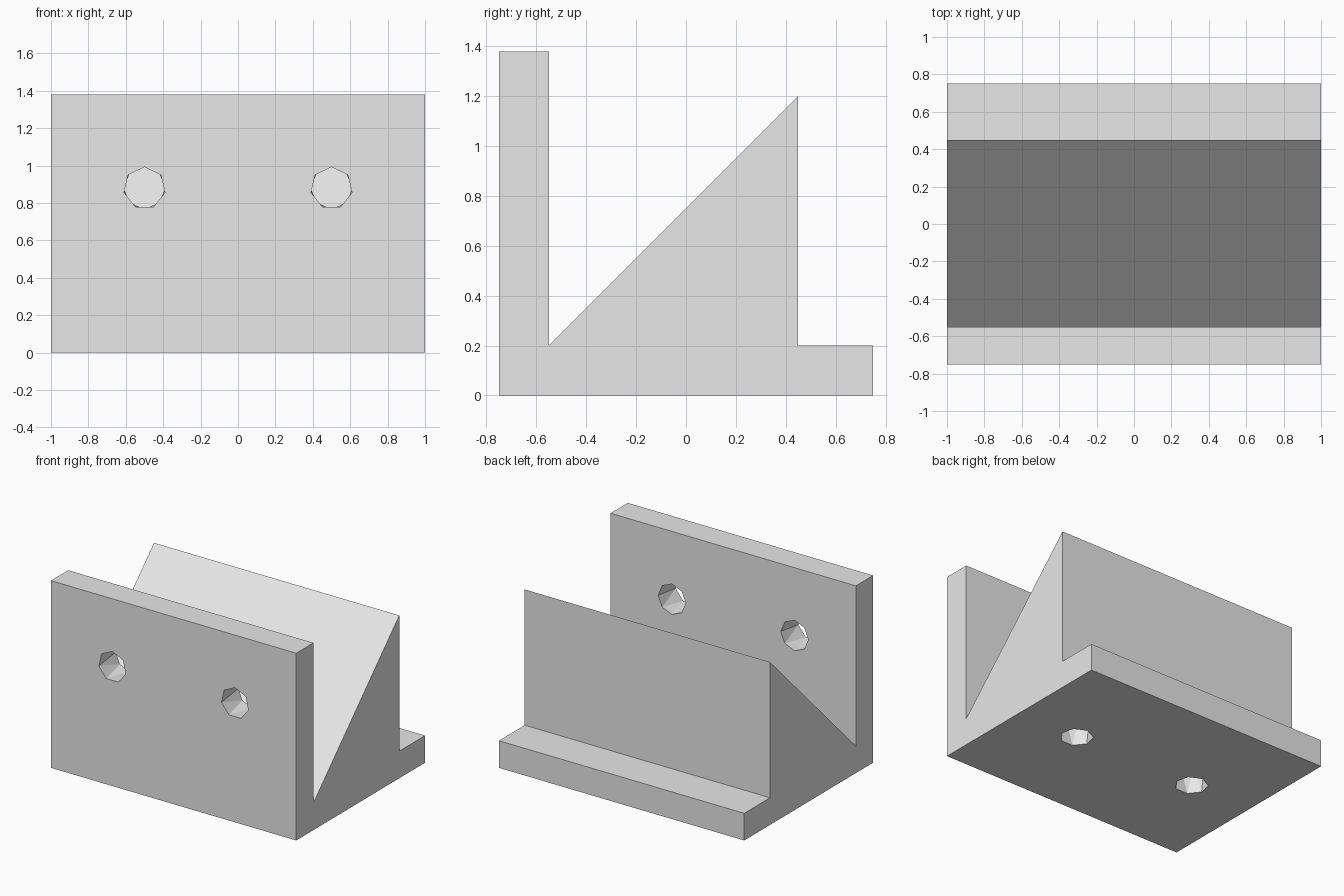
import bpy, bmesh
from math import sin, cos, tau
from mathutils import Vector

if "Cube" in bpy.data.objects:
    bpy.data.objects.remove(bpy.data.objects["Cube"])

# One plain grey material
grey = bpy.data.materials.new("light_grey")
grey.use_nodes = True
colour = (0.8, 0.8, 0.8, 1)
grey.diffuse_color = colour
grey.node_tree.nodes["Principled BSDF"].inputs["Base Color"].default_value = colour


def make_object(name, bm):
    bmesh.ops.recalc_face_normals(bm, faces=bm.faces)
    mesh = bpy.data.meshes.new(name)
    bm.to_mesh(mesh)
    bm.free()
    mesh.materials.append(grey)
    obj = bpy.data.objects.new(name, mesh)
    bpy.context.collection.objects.link(obj)
    return obj


def extruded_profile(name, points, half_width):
    """Extrude a (y, z) outline along x."""
    bm = bmesh.new()
    face = bm.faces.new([bm.verts.new((-half_width, y, z)) for y, z in points])
    ext = bmesh.ops.extrude_face_region(bm, geom=[face])["geom"]
    moved = [v for v in ext if isinstance(v, bmesh.types.BMVert)]
    bmesh.ops.translate(bm, vec=(2 * half_width, 0, 0), verts=moved)
    return make_object(name, bm)


def hole_cutter(name, start, axis, up, depth, radius=0.112, lip=0.002):
    """Faceted plug that runs from a seven-sided ring to an eight-sided one."""
    start, axis, up = Vector(start), Vector(axis), Vector(up)
    side = axis.cross(up)
    bm = bmesh.new()
    for count, distance in ((7, -lip), (8, depth)):
        for i in range(count):
            a = tau * i / count
            bm.verts.new(start + axis * distance
                         + radius * (up * cos(a) + side * sin(a)))
    bmesh.ops.convex_hull(bm, input=bm.verts)
    cutter = make_object(name, bm)
    cutter.hide_render = True
    return cutter


# Base plate, upright wall and wedge in a single block
body = extruded_profile("bracket_body", [
    (-0.75, 0), (0.75, 0), (0.75, 0.2), (0.45, 0.2), (0.45, 1.2),
    (-0.55, 0.2), (-0.55, 1.38), (-0.75, 1.38)], 1)

# Two holes through the wall and two blind holes in the underside
cutters = []
for x in (-0.5, 0.5):
    cutters.append(hole_cutter("wall_hole_cutter", (x, -0.75, 0.88),
                               (0, 1, 0), (0, 0, 1), 0.202))
    cutters.append(hole_cutter("base_hole_cutter", (x, 0, 0),
                               (0, 0, 1), (0, 1, 0), 0.2))

bpy.context.view_layer.objects.active = body
for cutter in cutters:
    cut = body.modifiers.new("hole", "BOOLEAN")
    cut.operation = "DIFFERENCE"
    cut.solver = "EXACT"
    cut.object = cutter
    bpy.ops.object.modifier_apply(modifier=cut.name)
    bpy.data.objects.remove(cutter)
